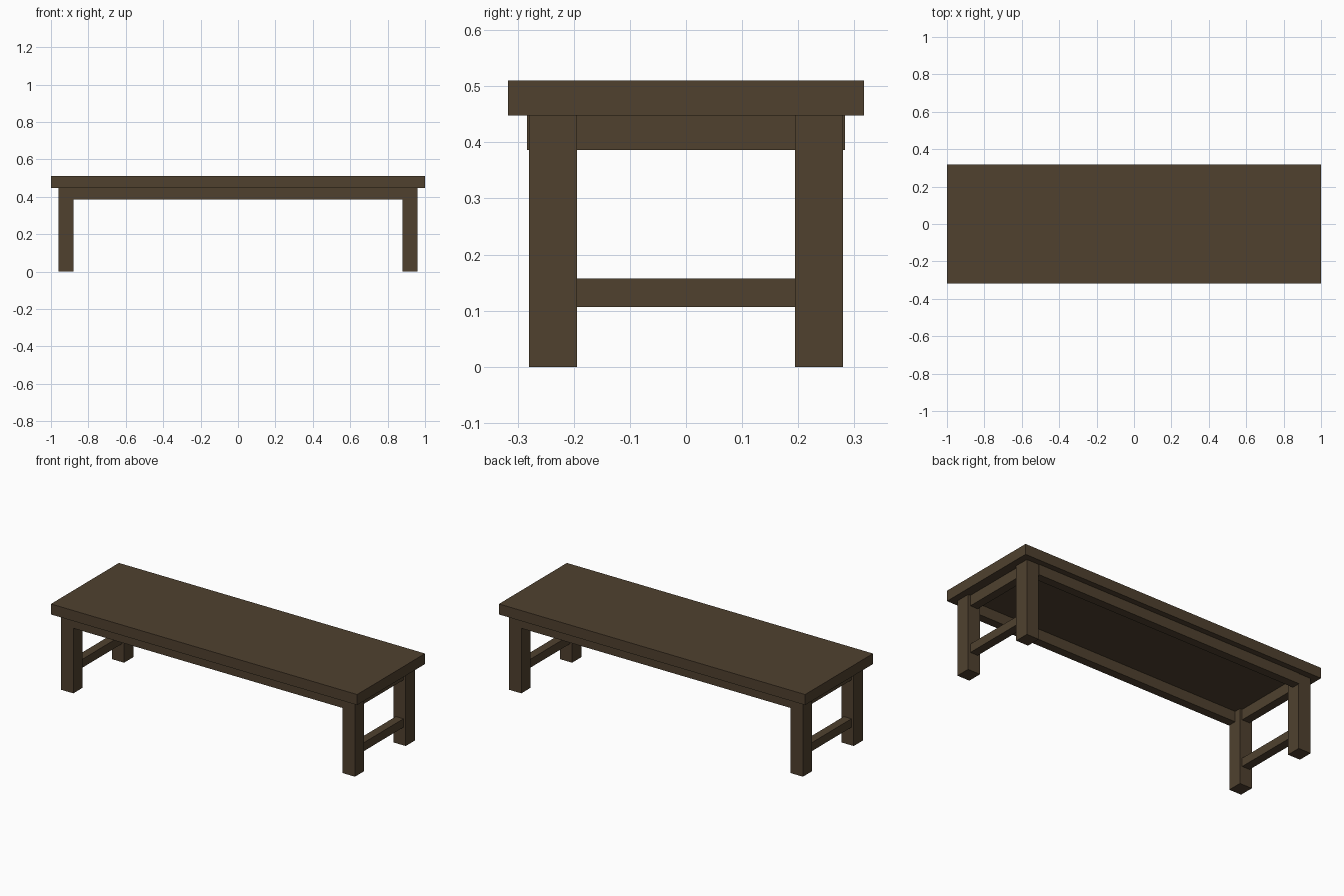
import bpy

if "Cube" in bpy.data.objects:
    bpy.data.objects.remove(bpy.data.objects["Cube"])

# one dark wood colour
wood = bpy.data.materials.new("dark brown wood")
wood.diffuse_color = (0.08, 0.053, 0.028, 1)
wood.use_nodes = True
wood.node_tree.nodes["Principled BSDF"].inputs["Base Color"].default_value = wood.diffuse_color


def box(name, x, y, z):
    """Box from (min, max) ranges on each axis."""
    bpy.ops.mesh.primitive_cube_add(
        size=1, location=[(a + b) / 2 for a, b in (x, y, z)])
    o = bpy.context.object
    o.name = name
    o.scale = [b - a for a, b in (x, y, z)]
    bpy.ops.object.transform_apply(location=False, rotation=False, scale=True)
    o.data.materials.append(wood)
    return o


def span(side, a, b):
    return tuple(sorted((side * a, side * b)))


TOP, UNDER, RAIL = 0.51, 0.448, 0.386

# tabletop slab
box("top", (-1, 1), (-0.317, 0.317), (UNDER, TOP))

# four square legs
for sx, xn in ((-1, "left"), (1, "right")):
    for sy, yn in ((-1, "front"), (1, "back")):
        box(f"{yn}_{xn}_leg", span(sx, 0.88, 0.96),
            span(sy, 0.194, 0.28), (0, UNDER))

# long aprons, standing slightly proud of the legs
for sy, yn in ((-1, "front"), (1, "back")):
    box(f"{yn}_apron", (-0.88, 0.88), span(sy, 0.233, 0.283), (RAIL, UNDER))

# end aprons and low stretchers
for sx, xn in ((-1, "left"), (1, "right")):
    for part, z in (("apron", (RAIL, UNDER)), ("stretcher", (0.107, 0.157))):
        box(f"{xn}_{part}", span(sx, 0.895, 0.945), (-0.194, 0.194), z)
